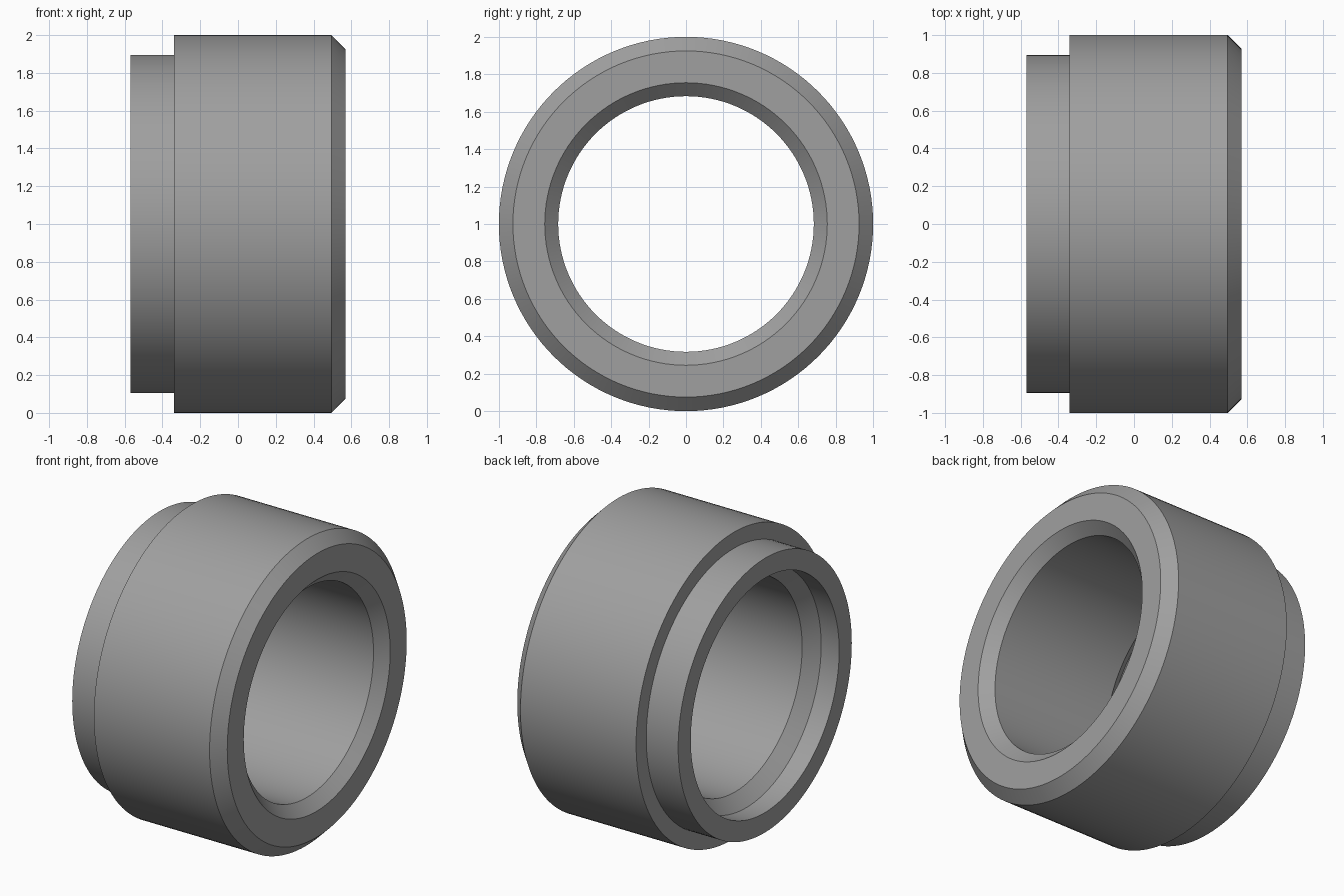
import bpy
import bmesh
import math

if "Cube" in bpy.data.objects:
    bpy.data.objects.remove(bpy.data.objects["Cube"])

SEGMENTS = 128
CENTRE_Z = 1.0

# Closed cross-section of the ring: (x along the axis, radius)
PROFILE = [
    (-0.57, 0.765), (-0.57, 0.895),   # narrow end face
    (-0.34, 0.895), (-0.34, 1.0),     # outer shoulder
    (0.495, 1.0), (0.57, 0.925),      # outer chamfer
    (0.57, 0.755), (0.50, 0.683),     # inner chamfer
    (-0.36, 0.683), (-0.44, 0.765),   # bore and tapered counterbore seat
]


def revolve_about_x(name, profile, material):
    bm = bmesh.new()
    rings = []
    for i in range(SEGMENTS):
        a = 2 * math.pi * i / SEGMENTS
        rings.append([bm.verts.new((x, r * math.cos(a), CENTRE_Z + r * math.sin(a)))
                      for x, r in profile])
    n = len(profile)
    for i in range(SEGMENTS):
        here, there = rings[i], rings[(i + 1) % SEGMENTS]
        for j in range(n):
            k = (j + 1) % n
            bm.faces.new((here[j], here[k], there[k], there[j]))
    bmesh.ops.recalc_face_normals(bm, faces=bm.faces)
    mesh = bpy.data.meshes.new(name)
    bm.to_mesh(mesh)
    bm.free()
    mesh.materials.append(material)
    obj = bpy.data.objects.new(name, mesh)
    bpy.context.collection.objects.link(obj)
    return obj


# Single plain metal colour
grey = bpy.data.materials.new("grey_metal")
grey.diffuse_color = (0.35, 0.35, 0.35, 1.0)
grey.use_nodes = True
grey.node_tree.nodes["Principled BSDF"].inputs["Base Color"].default_value = grey.diffuse_color

# Stepped bushing, smooth around with crisp edges
bushing = revolve_about_x("stepped_bushing", PROFILE, grey)
bpy.context.view_layer.objects.active = bushing
bushing.select_set(True)
bpy.ops.object.shade_smooth_by_angle(angle=math.radians(30))
